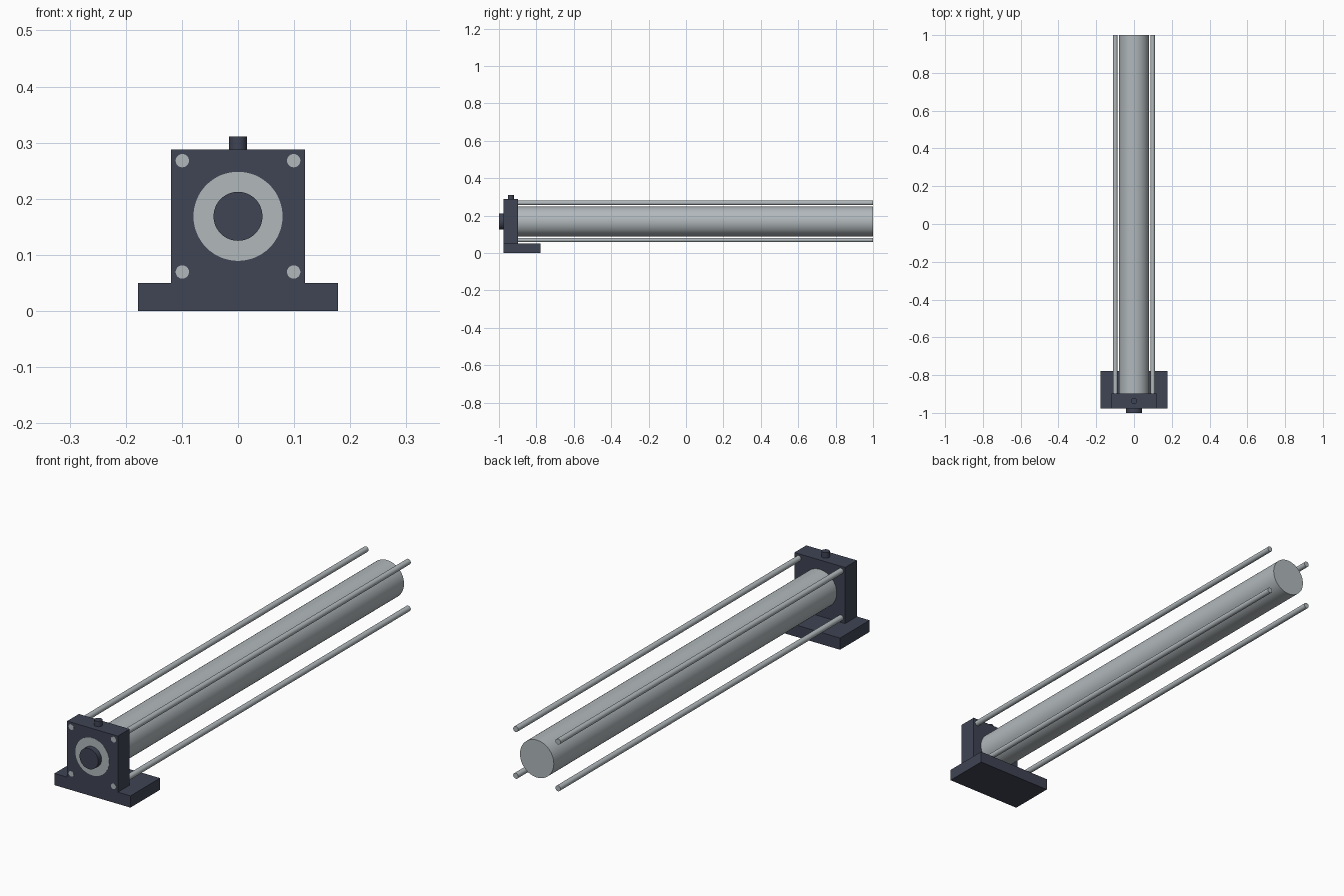
import bpy
import math

if "Cube" in bpy.data.objects:
    bpy.data.objects.remove(bpy.data.objects["Cube"])


def material(name, color):
    mat = bpy.data.materials.new(name)
    mat.diffuse_color = (*color, 1.0)
    mat.use_nodes = True
    mat.node_tree.nodes["Principled BSDF"].inputs["Base Color"].default_value = mat.diffuse_color
    return mat


DARK = material("dark slate", (0.05, 0.058, 0.088))
STEEL = material("brushed steel", (0.44, 0.48, 0.5))

FRONT, BACK = -0.976, 1.0      # mounting face and free end
AXIS_Z = 0.1687                # height of the tube axis
ROD = 0.0992                   # rod offset from the axis


def box(name, x, y0, y1, z0, z1, mat):
    bpy.ops.mesh.primitive_cube_add(size=1, location=(0, (y0 + y1) / 2, (z0 + z1) / 2))
    obj = bpy.context.object
    obj.name = name
    obj.scale = (2 * x, y1 - y0, z1 - z0)
    bpy.ops.object.transform_apply(location=False, rotation=False, scale=True)
    obj.data.materials.append(mat)


def cylinder(name, radius, length, center, mat, upright=False, sides=64):
    rotation = (0, 0, 0) if upright else (math.pi / 2, 0, 0)
    bpy.ops.mesh.primitive_cylinder_add(vertices=sides, radius=radius, depth=length,
                                        location=center, rotation=rotation)
    obj = bpy.context.object
    obj.name = name
    bpy.ops.object.shade_smooth_by_angle(angle=math.radians(35))
    obj.data.materials.append(mat)


def along_y(name, radius, y0, y1, x, z, mat, sides=64):
    cylinder(name, radius, y1 - y0, (x, (y0 + y1) / 2, z), mat, sides=sides)


# Foot plate and upright end block
box("foot_plate", 0.1785, FRONT, -0.778, 0, 0.0496, DARK)
box("end_block", 0.119, FRONT, -0.897, 0.0496, 0.2877, DARK)

# Main tube, its end showing just proud of the block, and the shaft boss
along_y("main_tube", 0.0794, FRONT - 0.001, BACK, 0, AXIS_Z, STEEL)
along_y("shaft_boss", 0.0436, -1.0, FRONT + 0.02, 0, AXIS_Z, DARK)

# Four tie rods at the block corners
for sx in (-1, 1):
    for sz in (-1, 1):
        along_y("tie_rod", 0.0119, FRONT - 0.001, BACK,
                sx * ROD, AXIS_Z + sz * ROD, STEEL, sides=32)

# Port on top of the block
cylinder("top_port", 0.0159, 0.04, (0, -0.9365, 0.291), DARK, upright=True, sides=32)
